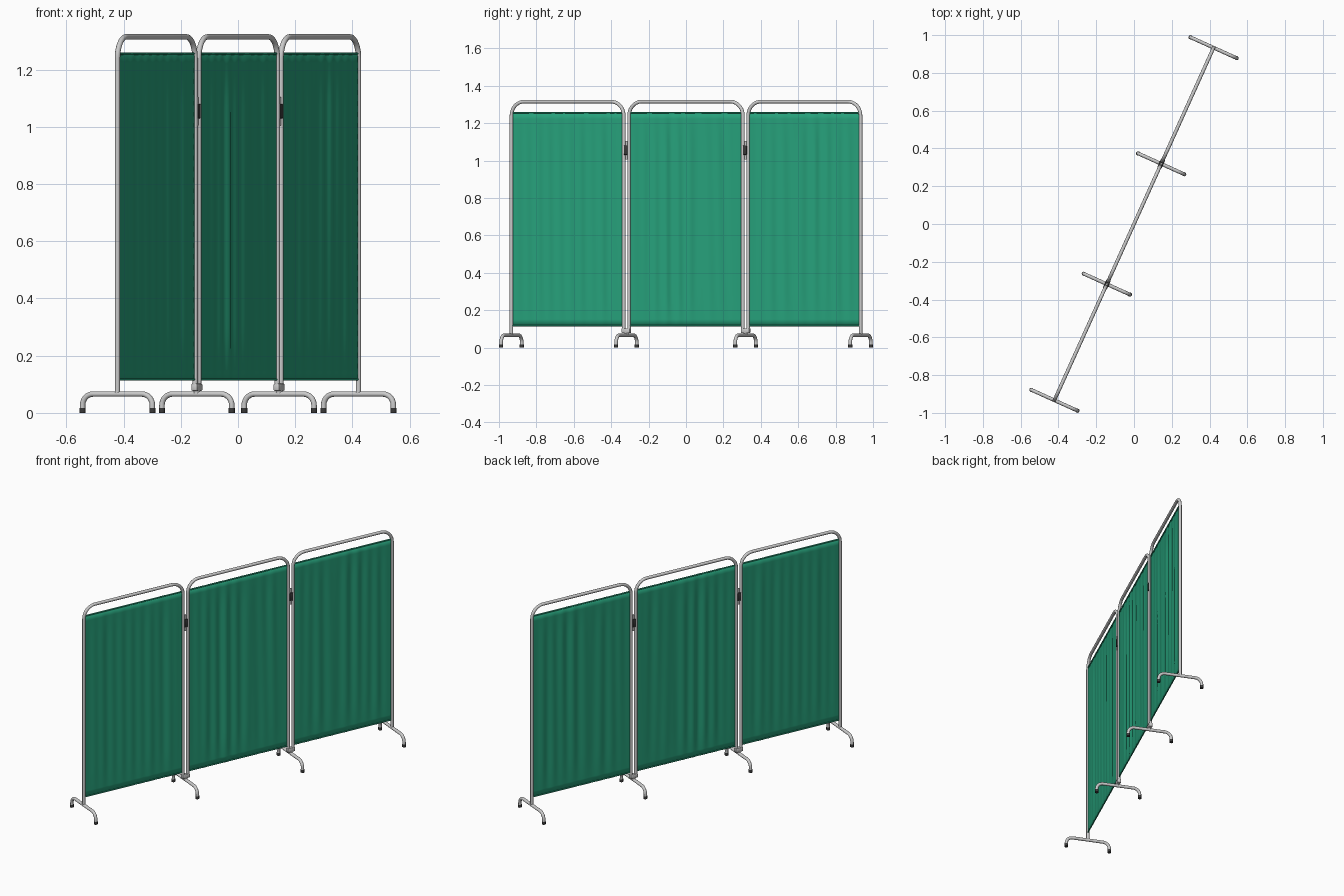
import bpy, bmesh, math, random
from mathutils import Matrix, Vector

if "Cube" in bpy.data.objects:
    bpy.data.objects.remove(bpy.data.objects["Cube"])

# Local frame: x runs along the screen, y across it; everything is turned at the end
TURN = Matrix.Rotation(math.radians(65.7), 4, 'Z')
R = 0.0095            # tube radius
END, OUT, INN, MID = 1.024, 0.365, 0.334, 0.3495
rng = random.Random(4)


def material(name, col):
    m = bpy.data.materials.new(name)
    m.diffuse_color = (*col, 1)
    m.use_nodes = True
    m.node_tree.nodes["Principled BSDF"].inputs["Base Color"].default_value = m.diffuse_color
    return m


green = material("green_cloth", (0.02, 0.36, 0.20))
rubber = material("dark_rubber", (0.04, 0.04, 0.04))


def add_mesh(name, bm, mat=None, smooth=True):
    me = bpy.data.meshes.new(name)
    bmesh.ops.recalc_face_normals(bm, faces=bm.faces)
    bm.to_mesh(me)
    bm.free()
    if mat:
        me.materials.append(mat)
    ob = bpy.data.objects.new(name, me)
    bpy.context.collection.objects.link(ob)
    ob.matrix_world = TURN
    if smooth:
        bpy.ops.object.select_all(action='DESELECT')
        ob.select_set(True)
        bpy.context.view_layer.objects.active = ob
        bpy.ops.object.shade_smooth_by_angle(angle=math.radians(40))
    return ob


def rounded(pts, rad, n=8):
    """Replace inner right-angle corners with arcs."""
    pts = [Vector(p) for p in pts]
    out = [pts[0]]
    for a, b, c in zip(pts, pts[1:], pts[2:]):
        d1, d2 = (a - b).normalized(), (c - b).normalized()
        o = b + (d1 + d2) * rad
        for i in range(n + 1):
            t = math.pi / 2 * i / n
            out.append(o - d2 * rad * math.cos(t) - d1 * rad * math.sin(t))
    return out + [pts[-1]]


def tube(name, pts, r=R, sides=16):
    """Sweep a circle along a planar path, closed at both ends."""
    pts = [Vector(p) for p in pts]
    bm, rings = bmesh.new(), []
    plane = (pts[1] - pts[0]).cross(pts[-1] - pts[0])
    side = plane.normalized() if plane.length > 1e-6 else Vector((0, 1, 0))
    for i, p in enumerate(pts):
        t = (pts[min(i + 1, len(pts) - 1)] - pts[max(i - 1, 0)]).normalized()
        up = t.cross(side)
        rings.append([bm.verts.new(p + (side * math.cos(a) + up * math.sin(a)) * r)
                      for a in (2 * math.pi * k / sides for k in range(sides))])
    for q, s in zip(rings, rings[1:]):
        for k in range(sides):
            j = (k + 1) % sides
            bm.faces.new((q[k], q[j], s[j], s[k]))
    bm.faces.new(rings[0])
    bm.faces.new(rings[-1])
    return add_mesh(name, bm)


def box(name, centre, size, bevel, mat=None):
    bm = bmesh.new()
    bmesh.ops.create_cube(bm, size=1, matrix=Matrix.Translation(centre) @ Matrix.Diagonal((*size, 1)))
    bmesh.ops.bevel(bm, geom=bm.edges[:], offset=bevel, segments=2, affect='EDGES', profile=0.5)
    return add_mesh(name, bm, mat)


def cylinder(name, centre, r, h, mat=None):
    bm = bmesh.new()
    bmesh.ops.create_cone(bm, cap_ends=True, segments=20, radius1=r, radius2=r, depth=h,
                          matrix=Matrix.Translation(centre))
    return add_mesh(name, bm, mat)


def cloth(name, x0, x1, z0=0.113, z1=1.26, nx=72, nz=30):
    """Thin cloth with soft vertical folds that flatten at the hems and posts."""
    waves = [(rng.uniform(3, 11), rng.uniform(0, 6.3), rng.uniform(-1.2, 1.2)) for _ in range(4)]
    bm, rows = bmesh.new(), []
    for j in range(nz + 1):
        v = j / nz
        row = []
        for i in range(nx + 1):
            u = i / nx
            fade = min(1, 8 * u, 8 * (1 - u)) * min(1, 0.25 + 5 * v, 0.25 + 5 * (1 - v))
            y = sum(math.sin(2 * math.pi * f * u + p + s * v) for f, p, s in waves)
            row.append(bm.verts.new((x0 + (x1 - x0) * u, 0.0015 * y * fade, z0 + (z1 - z0) * v)))
        rows.append(row)
    for q, s in zip(rows, rows[1:]):
        for i in range(nx):
            bm.faces.new((q[i], q[i + 1], s[i + 1], s[i]))
    ob = add_mesh(name, bm, green)
    mod = ob.modifiers.new("thickness", 'SOLIDIFY')
    mod.thickness, mod.offset = 0.003, 0
    # rolled hems along the top and bottom edges
    for label, z in (("top", z1 - 0.004), ("bottom", z0 + 0.004)):
        hem = tube(f"{name}_{label}_hem", [(x0, 0, z), (x1, 0, z)], 0.004, 10)
        hem.data.materials.append(green)


# Three panels: bent tube frame and cloth; outer posts stand directly on the feet
panels = [("left", -END, -OUT, 0.066, 0.098), ("middle", -INN, INN, 0.098, 0.098),
          ("right", OUT, END, 0.098, 0.066)]
for name, a, b, za, zb in panels:
    path = rounded([(a, 0, za), (a, 0, 1.315), (b, 0, 1.315), (b, 0, zb)], 0.075, 10)
    tube(f"{name}_frame", path)
    cloth(f"{name}_cloth", a + 0.006, b - 0.006)

# Four feet: bent cross tube with rubber caps
for n, x in enumerate((-END, -MID, MID, END), 1):
    h = 0.134
    tube(f"foot_{n}", rounded([(x, -h, 0.006), (x, -h, 0.066), (x, h, 0.066), (x, h, 0.006)], 0.04))
    for s in (-1, 1):
        cylinder(f"foot_cap_{n}_{'back' if s > 0 else 'front'}", (x, s * h, 0.0085), 0.011, 0.017, rubber)

# Joints between panels: bottom bracket, pivot pin and upper hinge clip
for name, x in (("left", -MID), ("right", MID)):
    box(f"{name}_joint_bracket", (x, 0, 0.090), (0.05, 0.024, 0.026), 0.005)
    cylinder(f"{name}_joint_pin", (x, 0, 0.078), 0.011, 0.02)
    box(f"{name}_hinge_clip", (x, 0, 1.055), (0.022, 0.022, 0.05), 0.003, rubber)
    cylinder(f"{name}_hinge_pin", (x, 0, 1.055), 0.006, 0.1)
